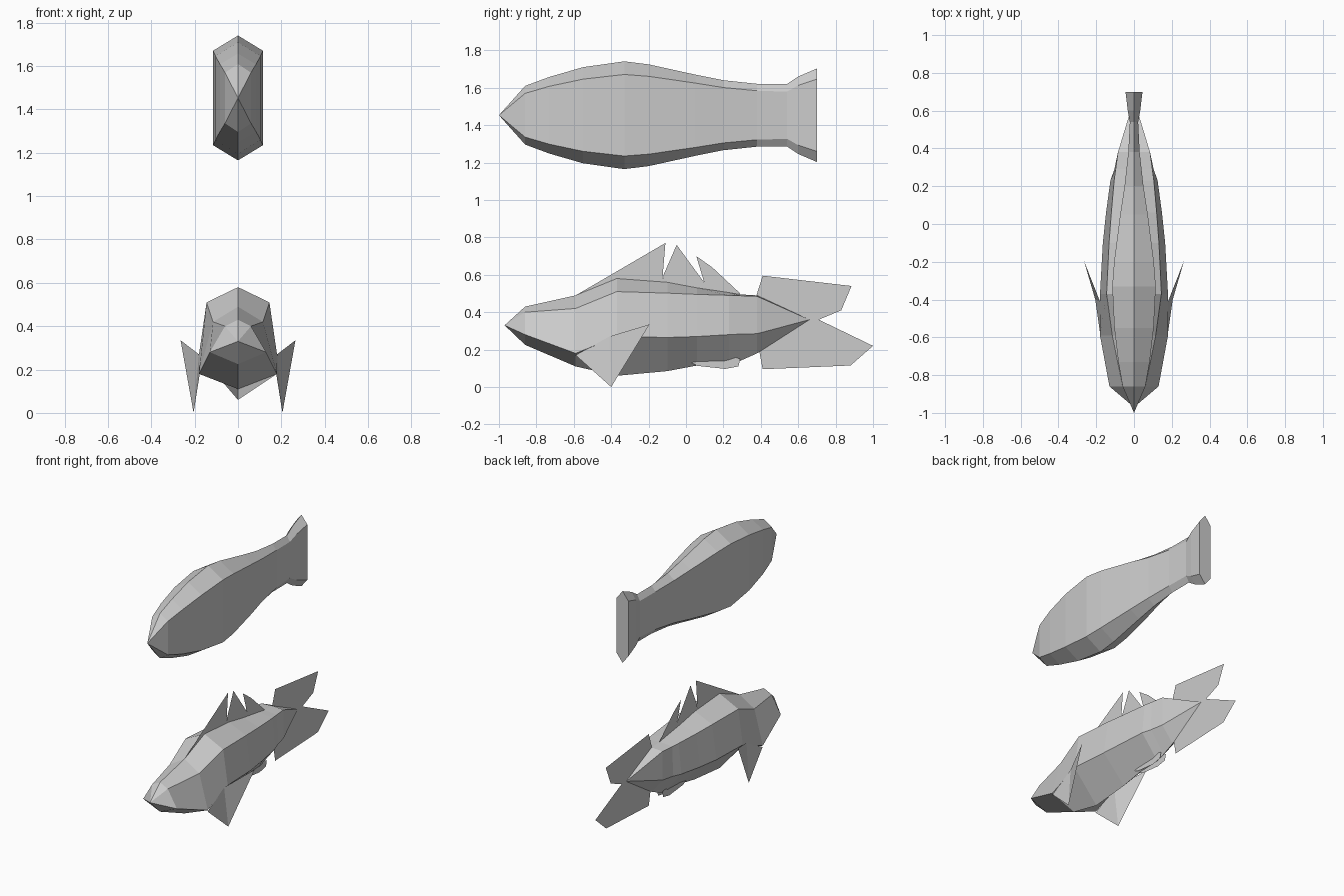
import bpy, bmesh

if "Cube" in bpy.data.objects:
    bpy.data.objects.remove(bpy.data.objects["Cube"])


def make_object(name, verts, faces):
    mesh = bpy.data.meshes.new(name)
    mesh.from_pydata(verts, [], faces)
    bm = bmesh.new()
    bm.from_mesh(mesh)
    bmesh.ops.remove_doubles(bm, verts=bm.verts, dist=1e-5)
    bmesh.ops.recalc_face_normals(bm, faces=bm.faces)
    bm.to_mesh(mesh)
    bm.free()
    obj = bpy.data.objects.new(name, mesh)
    bpy.context.collection.objects.link(obj)
    return obj


def loft(name, rings, nose, tail=None):
    """Skin equal rings; nose is a point, tail a point or a flat cap."""
    n = len(rings[0])
    verts = [v for r in rings for v in r] + [nose]
    tip = len(verts) - 1
    last = (len(rings) - 1) * n
    faces = []
    for i in range(n):
        j = (i + 1) % n
        faces.append((tip, j, i))
        for k in range(0, last, n):
            faces.append((k + i, k + j, k + n + j, k + n + i))
    if tail:
        verts.append(tail)
        faces += [(last + i, last + (i + 1) % n, tip + 1) for i in range(n)]
    else:
        faces.append(tuple(range(last, last + n)))
    return make_object(name, verts, faces)


def fin(name, points):
    """Flat sheet on the centre plane from (y, z) points."""
    return make_object(name, [(0, y, z) for y, z in points],
                       [tuple(range(len(points)))])


# Upper fish-shaped body: y, half width, edge height, ridge height
mid = 1.453
upper = [(-.86, .06, .117, .157), (-.73, .083, .155, .205),
         (-.55, .104, .193, .257), (-.33, .115, .218, .288),
         (-.2, .105, .208, .272), (.05, .073, .172, .217),
         (.2, .05, .148, .187), (.38, .03, .131, .168),
         (.54, .022, .126, .167), (.60, .033, .160, .207),
         (.70, .045, .193, .250)]
loft("upper_body", [[(0, y, mid + r), (w, y, mid + e), (w, y, mid - e),
                     (0, y, mid - r), (-w, y, mid - e), (-w, y, mid + e)]
                    for y, w, e, r in upper], (0, -1, mid))

# Lower fish: y, ridge z, shoulder x z, side crease x z, keel z
lower = [(-.86, .43, .06, .40, .13, .28, .225),
         (-.59, .49, .115, .42, .18, .18, .11),
         (-.37, .58, .145, .51, .18, .27, .06),
         (-.10, .56, .132, .502, .165, .265, .085),
         (.06, .53, .12, .495, .148, .27, .115),
         (.23, .505, .105, .49, .125, .28, .12),
         (.29, .495, .097, .488, .104, .283, .14),
         (.38, .49, .085, .485, .085, .285, .18)]
loft("lower_body", [[(0, y, t), (sx, y, sz), (cx, y, cz), (0, y, k),
                     (-cx, y, cz), (-sx, y, sz)]
                    for y, t, sx, sz, cx, cz, k in lower],
     (0, -.97, .33), (0, .66, .36))

# Dorsal spines
fin("dorsal_fin_front", [(-.59, .49), (-.11, .77), (-.125, .59), (-.12, .54),
                         (-.37, .56)])
fin("dorsal_fin_middle", [(-.125, .54), (-.12, .60), (-.05, .76), (.1, .555),
                          (.1, .51)])
fin("dorsal_fin_rear", [(.08, .51), (.097, .56), (.055, .70), (.14, .64),
                        (.29, .50), (.29, .48)])

# Tail fins
fin("tail_fin_upper", [(.375, .485), (.41, .595), (.885, .54), (.83, .41),
                       (.71, .36), (.66, .36)])
fin("tail_fin_lower", [(.66, .36), (.71, .36), (1.0, .22), (.88, .115),
                       (.41, .095), (.375, .28)])

# Small fins under the tail and paired side fins
for s, side in ((1, "right"), (-1, "left")):
    make_object("belly_fin_" + side,
                [(s * .02, y, z) for y, z in
                 ((.03, .13), (.06, .113), (.21, .097), (.28, .11),
                  (.29, .15), (.20, .18))], [(0, 1, 2, 3, 4, 5)])
    make_object("side_fin_" + side,
                [(s * .18, -.41, .27), (s * .265, -.195, .335),
                 (s * .205, -.40, 0), (s * .178, -.59, .17)],
                [(0, 1, 2), (0, 2, 3)])
